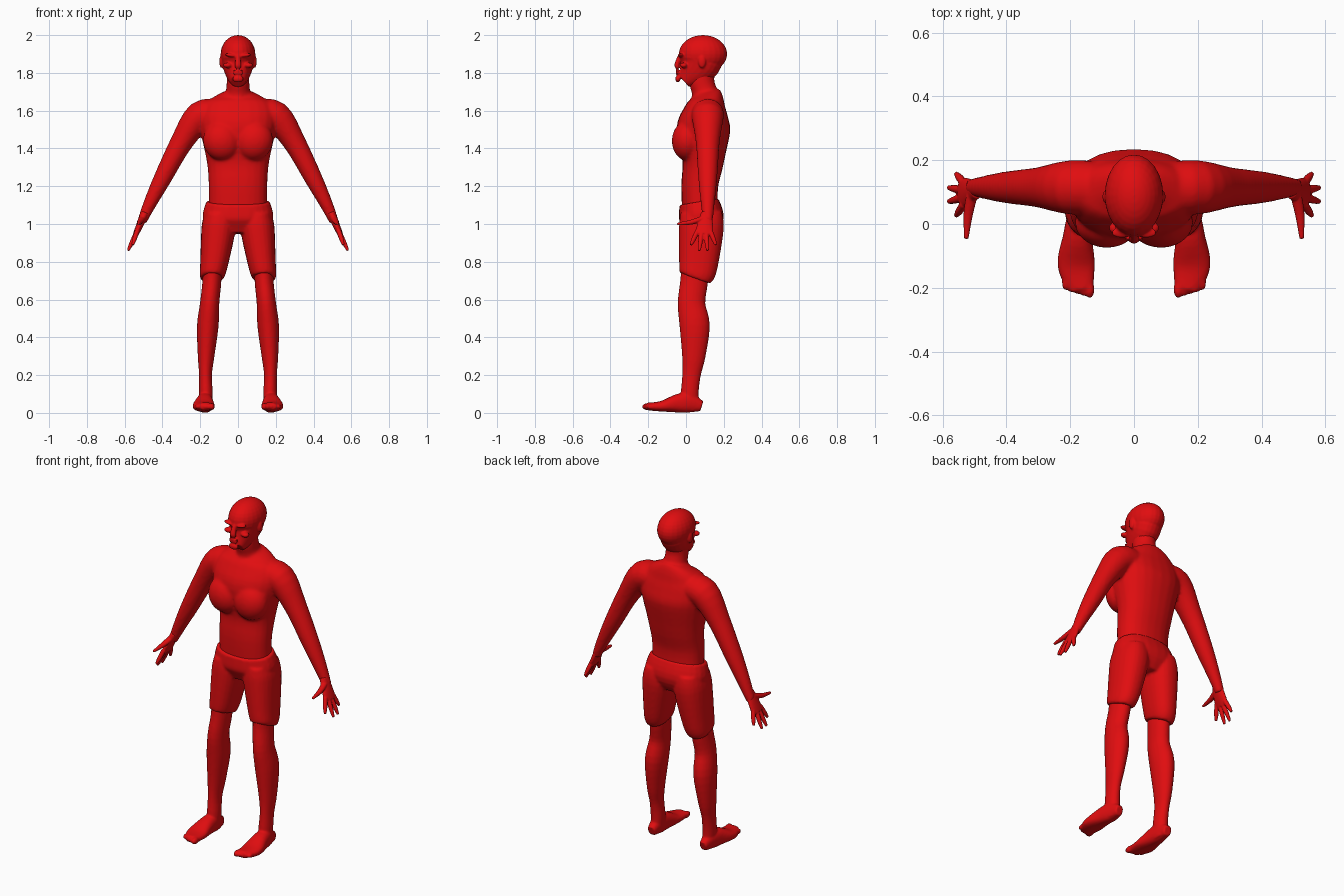
import bpy, bmesh, math
from mathutils import Vector, Matrix

cube = bpy.data.objects.get("Cube")
if cube:
    bpy.data.objects.remove(cube, do_unlink=True)

RED = (0.75, 0.004, 0.005, 1)
red = bpy.data.materials.new("plain red")
red.use_nodes = True
red.diffuse_color = RED
red.node_tree.nodes["Principled BSDF"].inputs["Base Color"].default_value = RED

ACROSS = Vector((1, 0, 0))
FORWARD = Vector((0, 1, 0))
SIDES = 24
STEPS = 4


def spline(keys):
    """Fill in a smooth run of rings between the given ones."""
    rings = []
    for i in range(len(keys) - 1):
        b, c = keys[i], keys[i + 1]
        a = keys[max(i - 1, 0)]
        d = keys[min(i + 2, len(keys) - 1)]
        for step in range(STEPS):
            t = step / STEPS
            rings.append([q + t / 2 * (r - p + t * (2 * p - 5 * q + 4 * r - s
                                                    + t * (3 * (q - r) + s - p)))
                          for p, q, r, s in zip(a, b, c, d)])
    rings.append(keys[-1])
    return rings


def loft(bm, keys, axis=ACROSS, power=1):
    """Closed tube through (x, y, z, half width along axis, half depth)."""
    rings = spline(keys)
    centres = [Vector(ring[:3]) for ring in rings]
    loops = []
    for i, ring in enumerate(rings):
        after = centres[min(i + 1, len(rings) - 1)]
        before = centres[max(i - 1, 0)]
        tangent = (after - before).normalized()
        wide = (axis - tangent * axis.dot(tangent)).normalized() * ring[3]
        deep = tangent.cross(wide).normalized() * ring[4]
        loop = []
        for k in range(SIDES):
            angle = math.tau * k / SIDES
            c, s = math.cos(angle), math.sin(angle)
            c = math.copysign(abs(c) ** power, c)
            s = math.copysign(abs(s) ** power, s)
            loop.append(bm.verts.new(centres[i] + wide * c + deep * s))
        loops.append(loop)
    for low, high in zip(loops, loops[1:]):
        for k in range(SIDES):
            n = (k + 1) % SIDES
            bm.faces.new((low[k], low[n], high[n], high[k]))
    bm.faces.new(loops[0])
    bm.faces.new(loops[-1])


def column(bm, rows, power=1):
    """Upright loft from rows of (x, z, half width, front y, back y)."""
    loft(bm, [(x, (front + back) / 2, z, width, (back - front) / 2)
              for x, z, width, front, back in rows], ACROSS, power)


def ball(bm, centre, size, tilt=0):
    matrix = (Matrix.Translation(centre) @ Matrix.Rotation(tilt, 4, 'Y')
              @ Matrix.Diagonal((*size, 1)))
    bmesh.ops.create_uvsphere(bm, u_segments=SIDES, v_segments=16,
                              radius=1, matrix=matrix)


def finish(name, bm, voxel, passes, mirrored=False):
    """Fuse the overlapping volumes into one smooth skin."""
    if mirrored:
        bmesh.ops.scale(bm, vec=(-1, 1, 1), verts=bm.verts)
    bmesh.ops.recalc_face_normals(bm, faces=bm.faces)
    mesh = bpy.data.meshes.new(name)
    bm.to_mesh(mesh)
    bm.free()
    mesh.materials.append(red)
    mesh.shade_smooth()
    body = bpy.data.objects.new(name, mesh)
    bpy.context.collection.objects.link(body)
    fuse = body.modifiers.new("fuse", 'REMESH')
    fuse.mode = 'VOXEL'
    fuse.voxel_size = voxel
    fuse.use_smooth_shade = True
    soften = body.modifiers.new("soften", 'SMOOTH')
    soften.factor = 0.5
    soften.iterations = passes


# Torso with neck, chest muscles and arms
bm = bmesh.new()
column(bm, [(0, 1.05, .155, -.02, .17), (0, 1.2, .155, -.025, .17),
            (0, 1.33, .165, -.02, .2), (0, 1.5, .2, -.05, .235),
            (0, 1.6, .2, -.01, .22), (0, 1.66, .15, .03, .2),
            (0, 1.7, .07, .04, .18)], power=.88)
column(bm, [(0, 1.6, .09, .03, .2), (0, 1.7, .065, .03, .165),
            (0, 1.76, .06, .015, .15), (0, 1.85, .06, .02, .16)])
for side in (1, -1):
    ball(bm, (side * .085, .005, 1.44), (.1, .08, .105), side * .3)
    arm = [(.1, 1.58, .08), (.2, 1.57, .085), (.3, 1.43, .063),
           (.4, 1.24, .05), (.47, 1.1, .036), (.51, 1.01, .026)]
    loft(bm, [(side * x, .115, z, r, r * .95) for x, z, r in arm], FORWARD)
finish("torso_and_arms", bm, .009, 6)

# Head: skull and jaw
bm = bmesh.new()
ball(bm, (0, .09, 1.9), (.092, .128, .1))
column(bm, [(0, 1.755, .04, -.05, .03), (0, 1.8, .066, -.046, .12),
            (0, 1.86, .085, -.036, .19), (0, 1.92, .085, -.03, .18)], power=.93)
# Nose, chin and lips
loft(bm, [(0, -.034, 1.89, .01, .01), (0, -.048, 1.84, .018, .014),
          (0, -.038, 1.825, .012, .008)])
ball(bm, (0, -.043, 1.768), (.03, .014, .018))
for height in (1.797, 1.81):
    ball(bm, (0, -.044, height), (.028, .011, .006))
# Brows, cheekbones and ears
for side in (1, -1):
    ball(bm, (side * .038, -.027, 1.893), (.034, .017, .009), side * -.15)
    ball(bm, (side * .055, -.012, 1.84), (.024, .02, .014))
    ball(bm, (side * .088, .085, 1.86), (.011, .02, .034))
finish("head", bm, .005, 3)

# Shorts: hips and two legs
bm = bmesh.new()
column(bm, [(0, 1.118, .168, -.036, .173), (0, 1.03, .187, -.037, .2),
            (0, .95, .13, 0, .16)], power=.86)
for side in (1, -1):
    column(bm, [(side * .1, 1.06, .075, -.03, .19), (side * .103, .98, .09, -.037, .2),
                (side * .125, .8, .075, -.037, .172),
                (side * .137, .73, .066, -.035, .152),
                (side * .138, .712, .058, -.022, .13)], power=.88)
finish("shorts", bm, .008, 3)

for name, mirrored in (("left", False), ("right", True)):
    # Hand: palm and thumb
    bm = bmesh.new()
    loft(bm, [(.492, .108, 1.06, .028, .022), (.526, .1, .98, .045, .018),
              (.542, .096, .945, .044, .014)], FORWARD)
    loft(bm, [(.508, .09, 1.03, .018, .015), (.52, .03, 1.01, .015, .013),
              (.526, -.047, 1, .007, .007)])
    # Four fingers fanned out, the middle ones longest
    for finger in range(4):
        fan = finger - 1.5
        base = Vector((.533, .095 + .022 * fan, .965))
        tip = Vector((.585 - .012 * fan ** 2, .092 + .044 * fan, .855 + .015 * fan ** 2))
        loft(bm, [(*base.lerp(tip, t), r, r)
                  for t, r in ((0, .013), (.6, .012), (1, .007))])
    finish(name + "_hand", bm, .004, 2, mirrored)

    # Leg: thigh, knee, calf and ankle
    bm = bmesh.new()
    column(bm, [(.137, .8, .05, -.025, .12), (.138, .7, .05, -.03, .117),
                (.15, .58, .051, -.044, .102), (.16, .46, .057, -.034, .126),
                (.169, .3, .044, -.021, .103), (.172, .2, .034, -.02, .078),
                (.17, .1, .036, -.028, .067), (.17, .012, .03, -.03, .074)])
    # Foot from heel to ball
    loft(bm, [(.17, .083, .035, .024, .028), (.173, .02, .052, .038, .051),
              (.177, -.04, .051, .046, .05), (.181, -.13, .035, .059, .028),
              (.163, -.205, .034, .038, .02)], power=.85)
    # Toes, shorter towards the outside
    for toe in range(5):
        shrink = 1 - .06 * toe
        ball(bm, (.139 + .019 * toe, -.205 + .006 * toe, .033),
             (.015 * shrink, .028, .019 * shrink))
    finish(name + "_leg", bm, .006, 4, mirrored)
